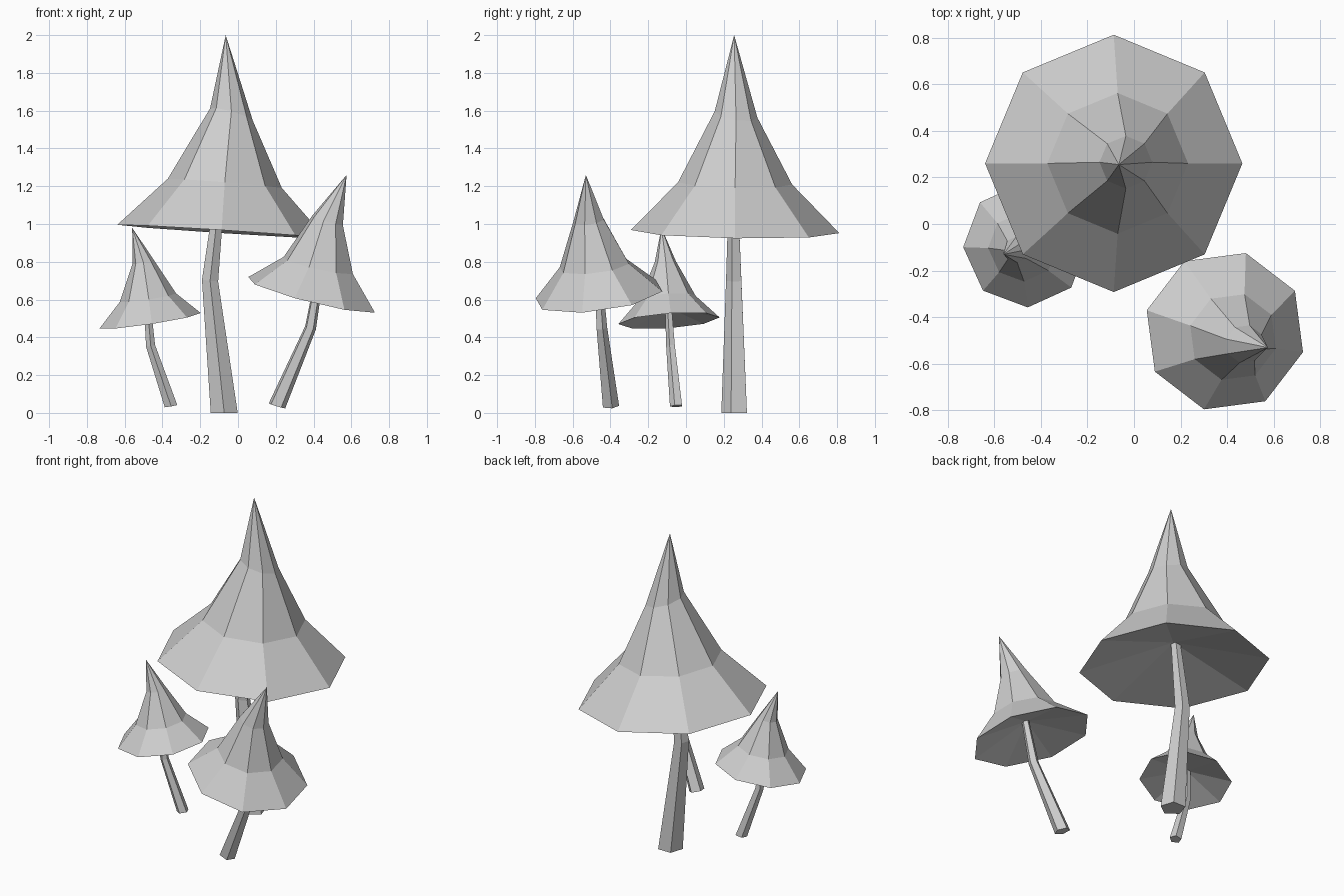
import bpy, bmesh
from math import sin, cos, radians, tau

cube = bpy.data.objects.get("Cube")
if cube:
    bpy.data.objects.remove(cube, do_unlink=True)

grey = bpy.data.materials.new("light_grey")
grey.use_nodes = True
colour = (0.62, 0.62, 0.62, 1)
grey.diffuse_color = colour
grey.node_tree.nodes["Principled BSDF"].inputs["Base Color"].default_value = colour


def loft(name, rings, sides, phase, start, end):
    """Join tilted rings (x, y, z, radius, slope_x, slope_y), closing both ends with a fan point."""
    bm = bmesh.new()
    loops = []
    for x, y, z, r, sx, sy in rings:
        loop = []
        for i in range(sides):
            a = radians(phase) + tau * i / sides
            dx, dy = r * cos(a), r * sin(a)
            loop.append(bm.verts.new((x + dx, y + dy, z + sx * dx + sy * dy)))
        loops.append(loop)
    first, last = bm.verts.new(start), bm.verts.new(end)
    for i in range(sides):
        j = (i + 1) % sides
        for a, b in zip(loops, loops[1:]):
            bm.faces.new((a[i], a[j], b[j], b[i]))
        bm.faces.new((first, loops[0][j], loops[0][i]))
        bm.faces.new((last, loops[-1][i], loops[-1][j]))
    bmesh.ops.recalc_face_normals(bm, faces=bm.faces)
    mesh = bpy.data.meshes.new(name)
    bm.to_mesh(mesh)
    bm.free()
    mesh.materials.append(grey)
    obj = bpy.data.objects.new(name, mesh)
    bpy.context.collection.objects.link(obj)
    return obj


def mushroom(name, phase, hollow, tip, cap, stem):
    # Pointed cap with a hollow conical underside
    x, y, z = cap[0][:3]
    sx, sy = cap[0][4:]
    under = (x - sx * hollow, y - sy * hollow, z + hollow)
    loft(name + "_cap", cap, 8, phase, under, tip)
    # Bent five-sided stem
    loft(name + "_stem", stem, 5, phase - 90, stem[0][:3], stem[-1][:3])


mushroom("tall_mushroom", 0, 0.15, (-0.065, 0.255, 2.0),
         cap=[(-0.087, 0.26, 0.96, 0.552, -0.065, -0.015),
              (-0.07, 0.26, 1.215, 0.302, -0.08, -0.02),
              (-0.035, 0.265, 1.58, 0.113, -0.28, -0.15)],
         stem=[(-0.073, 0.262, 0, 0.075, 0, 0),
               (-0.148, 0.257, 0.7, 0.045, -0.1, 0),
               (-0.1, 0.253, 1.13, 0.028, -0.1, 0)])

mushroom("middle_mushroom", 30, 0.1, (0.575, -0.53, 1.26),
         cap=[(0.39, -0.46, 0.625, 0.347, -0.25, 0.12),
              (0.425, -0.485, 0.78, 0.19, -0.22, 0.11),
              (0.475, -0.515, 1.02, 0.083, -0.3, 0.12)],
         stem=[(0.205, -0.4, 0.037, 0.046, -0.3, 0.05),
               (0.383, -0.447, 0.45, 0.03, -0.3, 0.08),
               (0.43, -0.465, 0.72, 0.022, -0.25, 0.08)])

mushroom("small_mushroom", 2, 0.07, (-0.56, -0.13, 0.98),
         cap=[(-0.465, -0.09, 0.488, 0.268, 0.15, 0.07),
              (-0.477, -0.098, 0.61, 0.149, 0.15, 0.07),
              (-0.503, -0.11, 0.8, 0.056, 0.2, 0.08)],
         stem=[(-0.355, -0.05, 0.036, 0.035, 0.17, 0.05),
               (-0.463, -0.08, 0.355, 0.025, 0.2, 0.05),
               (-0.48, -0.092, 0.56, 0.019, 0.15, 0.05)])
